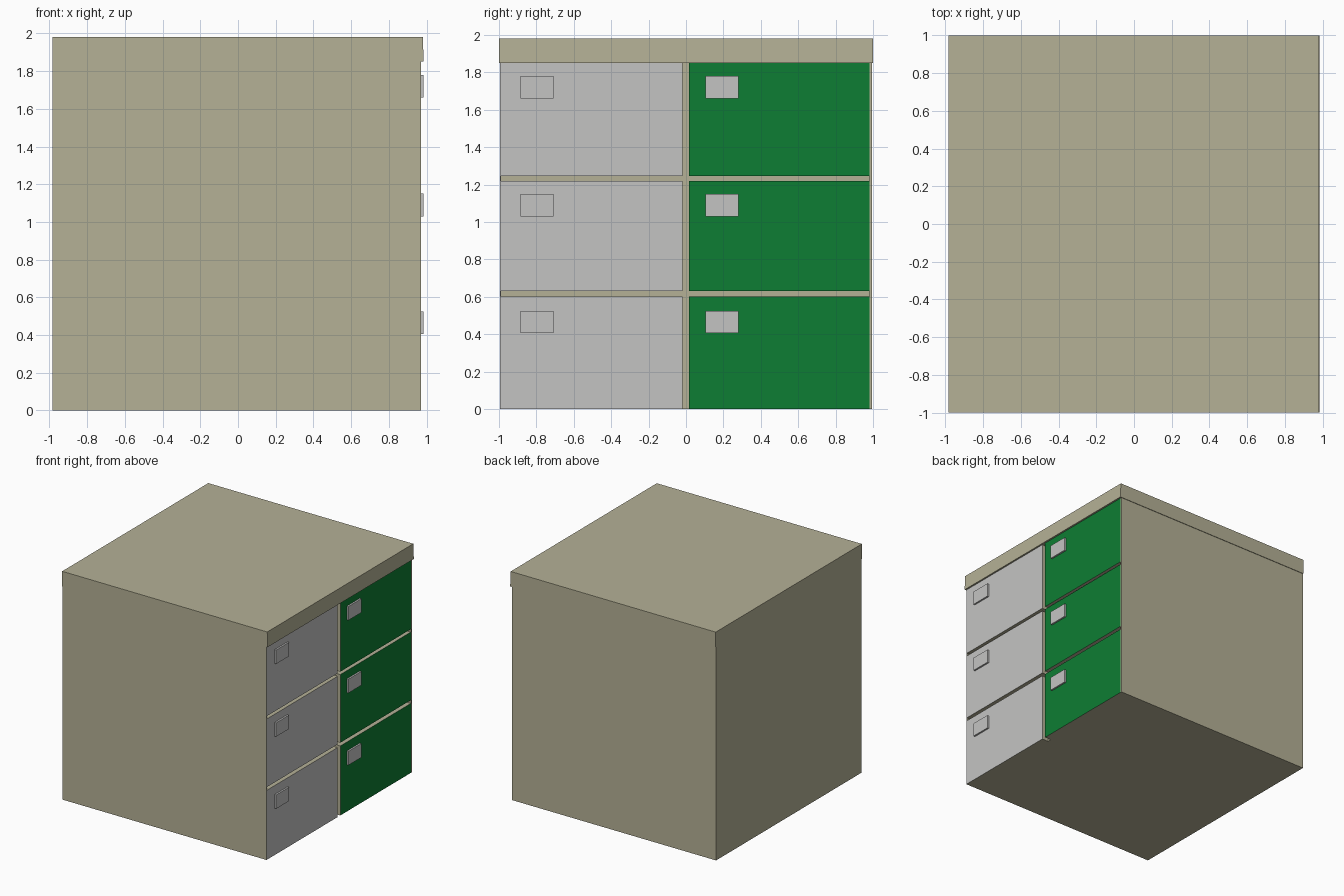
import bpy, bmesh

if "Cube" in bpy.data.objects:
    bpy.data.objects.remove(bpy.data.objects["Cube"])


def material(name, rgb):
    m = bpy.data.materials.new(name)
    m.diffuse_color = (*rgb, 1.0)
    m.use_nodes = True
    m.node_tree.nodes["Principled BSDF"].inputs["Base Color"].default_value = m.diffuse_color
    return m


beige = material("beige", (0.462, 0.440, 0.305))
grey = material("light grey", (0.552, 0.552, 0.545))
green = material("green", (0.004, 0.205, 0.033))


def box(name, x, y, z, mat, face_mat=None, top_x=None):
    """Box from ranges; face_mat colours the +x face, top_x leans that face."""
    bm = bmesh.new()
    bmesh.ops.create_cube(bm, size=1.0)
    for v in bm.verts:
        hi = [c > 0 for c in v.co]
        v.co = (x[hi[0]], y[hi[1]], z[hi[2]])
        if top_x is not None and hi[0] and hi[2]:
            v.co.x = top_x
    bm.normal_update()
    if face_mat:
        for f in bm.faces:
            if f.normal.x > 0.9:
                f.material_index = 1
    me = bpy.data.meshes.new(name)
    bm.to_mesh(me)
    bm.free()
    me.materials.append(mat)
    if face_mat:
        me.materials.append(face_mat)
    ob = bpy.data.objects.new(name, me)
    bpy.context.collection.objects.link(ob)
    return ob


FRONT, CORE, EDGE = 0.97, 0.91, 0.995

# Cabinet core and the thin side walls that close the grooves
box("cabinet_body", (-0.985, CORE), (-EDGE, EDGE), (0, 1.85), beige)
box("near_side_wall", (CORE, FRONT), (-EDGE, -0.988), (0, 1.85), beige, grey)
box("far_side_wall", (CORE, FRONT), (0.98, EDGE), (0, 1.85), beige)

# Top slab, overhanging the door side
box("top_slab", (-0.985, 0.985), (-1.0, 1.0), (1.85, 1.98), beige, top_x=0.98)

# Two columns of three doors, with a raised grey handle plate on each
columns = [("grey", grey, (-0.988, -0.02), -0.885),
           ("green", green, (0.015, 0.98), 0.105)]
rows = [(0.0, 0.602, 0.405), (0.63, 1.22, 1.03), (1.245, 1.85, 1.66)]
for cname, mat, y, hy in columns:
    for i, (z0, z1, hz) in enumerate(rows, 1):
        box(f"{cname}_door_{i}", (CORE, FRONT), y, (z0, z1), beige, mat)
        box(f"{cname}_handle_{i}", (FRONT - 0.01, 0.985),
            (hy, hy + 0.177), (hz, hz + 0.12), grey)
